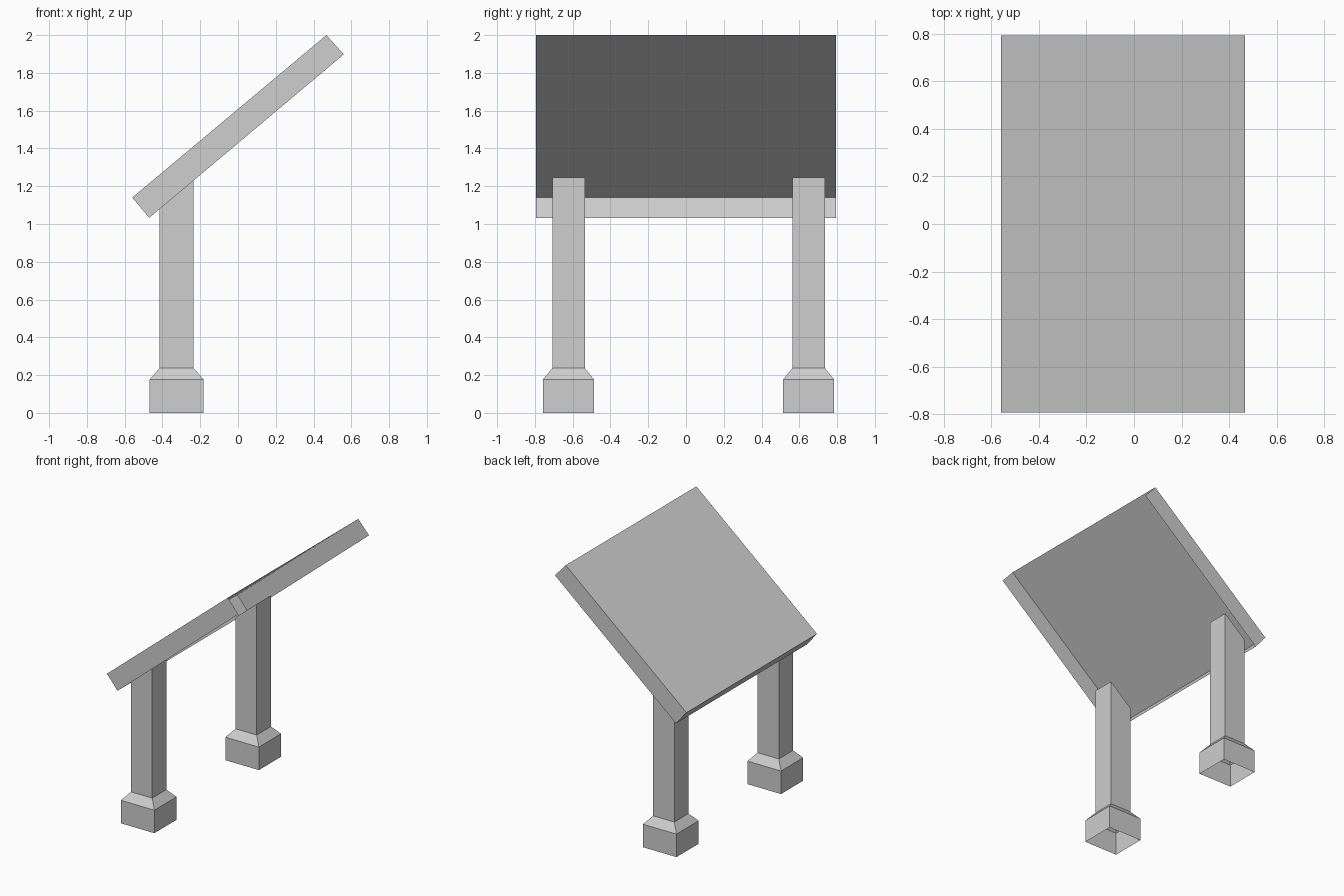
import bpy, bmesh
from mathutils import Vector

cube = bpy.data.objects.get("Cube")
if cube:
    bpy.data.objects.remove(cube, do_unlink=True)

# Single plain grey
grey = bpy.data.materials.new("plain_grey")
grey.use_nodes = True
colour = (0.62, 0.62, 0.62, 1)
grey.diffuse_color = colour
grey.node_tree.nodes["Principled BSDF"].inputs["Base Color"].default_value = colour


def finish(name, bm):
    mesh = bpy.data.meshes.new(name)
    bm.to_mesh(mesh)
    bm.free()
    mesh.materials.append(grey)
    obj = bpy.data.objects.new(name, mesh)
    bpy.context.collection.objects.link(obj)
    return obj


# Slanted panel profile in x and z
low_top, high_top = Vector((-0.56, 0, 1.14)), Vector((0.468, 0, 2.0))
low_bottom, high_bottom = Vector((-0.47, 0, 1.033)), Vector((0.56, 0, 1.898))
HALF = 0.794


def make_panel():
    # Thin shell, open underneath and along its high edge
    bm = bmesh.new()
    front, back = [
        [bm.verts.new(p + Vector((0, y, 0)))
         for p in (low_bottom, low_top, high_top, high_bottom)]
        for y in (-HALF, HALF)]
    bm.faces.new(front[::-1])
    bm.faces.new(back)
    for i in (0, 1):
        bm.faces.new((front[i], front[i + 1], back[i + 1], back[i]))
    bmesh.ops.recalc_face_normals(bm, faces=bm.faces)
    top = max(bm.faces, key=lambda f: f.calc_area())
    if top.normal.z < 0:
        bmesh.ops.reverse_faces(bm, faces=bm.faces)
    return finish("slanted_panel", bm)


def tube(name, centre, rings):
    # Open square tube; each ring gives half sizes and a height rule
    bm = bmesh.new()
    loops = []
    for hx, hy, height in rings:
        loop = []
        for sx, sy in ((-1, -1), (1, -1), (1, 1), (-1, 1)):
            x, y = centre[0] + sx * hx, centre[1] + sy * hy
            loop.append(bm.verts.new((x, y, height(x))))
        loops.append(loop)
    for a, b in zip(loops, loops[1:]):
        for i in range(4):
            j = (i + 1) % 4
            bm.faces.new((a[i], a[j], b[j], b[i]))
    return finish(name, bm)


def level(z):
    return lambda x: z


def slant(x):
    # Post tops follow the panel, just inside its open underside
    slope = (high_bottom.z - low_bottom.z) / (high_bottom.x - low_bottom.x)
    return low_bottom.z + (x - low_bottom.x) * slope + 0.015


make_panel()
POST, FOOT = (0.09, 0.086), (0.143, 0.135)
for side, y in (("front", -0.622), ("back", 0.649)):
    centre = (-0.325, y)
    tube(side + "_post", centre, [(*POST, level(0.237)), (*POST, slant)])
    tube(side + "_footing", centre,
         [(*FOOT, level(0)), (*FOOT, level(0.177)), (*POST, level(0.237))])
